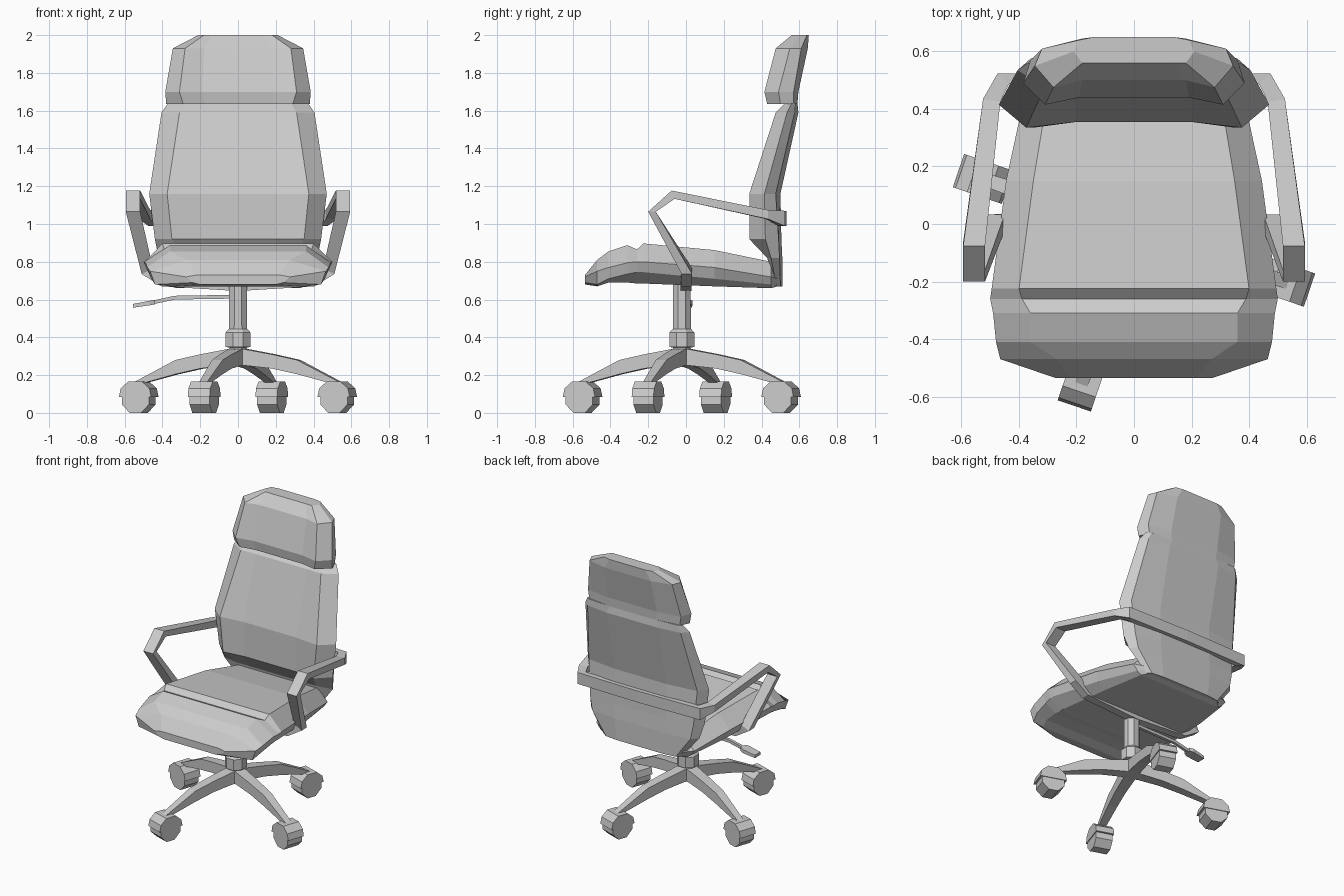
import bpy, bmesh, math
from mathutils import Vector, Matrix


def finish(name, bm, matrix=None):
    if matrix is not None:
        bm.transform(matrix)
    bmesh.ops.recalc_face_normals(bm, faces=bm.faces)
    mesh = bpy.data.meshes.new(name)
    bm.to_mesh(mesh)
    bm.free()
    ob = bpy.data.objects.new(name, mesh)
    bpy.context.collection.objects.link(ob)
    return ob


def loft(name, rings, closed=False, matrix=None):
    """Skin a series of equal-length point rings."""
    bm = bmesh.new()
    vs = [[bm.verts.new(p) for p in ring] for ring in rings]
    n = len(vs[0])
    pairs = list(zip(vs, vs[1:])) + ([(vs[-1], vs[0])] if closed else [])
    for a, b in pairs:
        for i in range(n):
            j = (i + 1) % n
            bm.faces.new((a[i], a[j], b[j], b[i]))
    if not closed:
        bm.faces.new(vs[0])
        bm.faces.new(vs[-1])
    return finish(name, bm, matrix)


def mirrored(half):
    """Complete a ring from its +x half."""
    return half + [(-x, y, z) for x, y, z in reversed(half)]


# Seat cushion: y, then (x, z) of bottom, lower edge, outer edge, top
seat = [
    (-.535, .20, .68, .24, .69, .275, .72, .22, .73),
    (-.47, .36, .67, .44, .68, .465, .75, .27, .81),
    (-.41, .38, .69, .46, .71, .48, .77, .36, .855),
    (-.31, .39, .69, .47, .735, .49, .795, .36, .888),
    (-.26, .39, .685, .475, .745, .50, .80, .39, .865),
    (-.225, .39, .685, .475, .745, .495, .80, .40, .897),
    (.15, .36, .67, .42, .71, .445, .77, .35, .862),
    (.45, .32, .66, .35, .68, .38, .72, .30, .80),
    (.485, .28, .67, .30, .69, .32, .71, .27, .76)]
loft("seat", [mirrored([(r[i], r[0], r[i + 1]) for i in (1, 3, 5, 7)]) for r in seat])


# Backrest and headrest: z, inner x, front y mid, front xy, outer xy, rear xy, rear y mid
def back_ring(z, xc, yfc, xf, yf, xo, yo, xr, yr, yrc):
    return mirrored([(xc, yfc, z), (xf, yf, z), (xo, yo, z), (xr, yr, z), (xc, yrc, z)])


backrest = [
    (.67, .18, .47, .24, .47, .30, .48, .27, .50, .51),
    (.82, .20, .43, .30, .43, .42, .45, .38, .495, .51),
    (.92, .20, .355, .35, .335, .44, .42, .40, .49, .505),
    (1.16, .20, .355, .375, .335, .47, .415, .42, .475, .50),
    (1.59, .20, .48, .31, .475, .405, .535, .36, .575, .595),
    (1.64, .18, .53, .28, .525, .37, .56, .34, .58, .59)]
headrest = [
    (1.635, .18, .45, .29, .43, .38, .50, .35, .57, .59),
    (1.70, .19, .44, .31, .415, .385, .49, .36, .57, .595),
    (1.93, .18, .50, .28, .475, .345, .55, .32, .61, .645),
    (2.0, .14, .56, .18, .56, .21, .60, .19, .64, .65)]
loft("backrest", [back_ring(*r) for r in backrest])
loft("headrest", [back_ring(*r) for r in headrest])

# Armrest strap: one loop under the seat, up, and round behind the backrest
V = Vector
path = [  # centre, half vector towards loop inside, half vector across
    (V((0, .0, .665)), V((0, .028, 0)), V((0, 0, -.02))),
    (V((.40, .0, .69)), V((0, .028, 0)), V((.005, 0, -.02))),
    (V((.48, .005, .75)), V((0, .028, 0)), V((.03, 0, -.015))),
    (V((.556, -.18, 1.065)), V((0, .02, 0)), V((.038, 0, 0))),
    (V((.556, -.068, 1.155)), V((0, .008, -.022)), V((.038, 0, 0))),
    (V((.495, .43, 1.05)), V((0, 0, -.024)), V((.03, .005, 0))),
    (V((.455, .505, 1.03)), V((0, 0, -.04)), V((.02, .018, 0))),
    (V((0, .515, 1.03)), V((0, 0, -.04)), V((0, .018, 0)))]
flip = Matrix.Diagonal((-1, 1, 1))
path += [(flip @ c, a, flip @ b) for c, a, b in reversed(path[1:-1])]
loft("armrest_strap", [[c + a + b, c + a - b, c - a - b, c - a + b] for c, a, b in path], True)

# Gas column with collar and hub, turned from an octagonal profile
HUB_Y = -.022
turn = [(.05, .25), (.05, .345), (.072, .35), (.072, .425), (.052, .445), (.05, .69)]
loft("column", [[(r * math.cos(math.pi * (k + .5) / 4), HUB_Y + r * math.sin(math.pi * (k + .5) / 4), z)
                 for k in range(8)] for r, z in turn])


# Height lever with paddle
def bar(name, secs, matrix=None):
    """Rectangular bar along x: x, half width, bottom z, top z."""
    return loft(name, [[(x, -w, b), (x, w, b), (x, w, t), (x, -w, t)] for x, w, b, t in secs], matrix=matrix)


bar("lever", [(-.03, .01, .605, .625), (-.335, .01, .60, .62), (-.45, .01, .575, .595)])
bar("lever_paddle", [(-.44, .025, .575, .598), (-.465, .035, .57, .594), (-.555, .03, .557, .577)])

# Four-star base with hooded casters
wheel = [(.082 * math.cos(math.pi * (k + .5) / 4), .0757 + .082 * math.sin(math.pi * (k + .5) / 4))
         for k in range(8)]
hood = [(-.09, .085), (-.08, .13), (-.037, .167), (.037, .167), (.08, .13), (.09, .085)]


def caster_part(name, profile, half, m):
    loft(name, [[(.555 + x, s * half, z) for x, z in profile] for s in (-1, 1)], matrix=m)


for i in range(4):
    m = Matrix.Translation((0, HUB_Y, 0)) @ Matrix.Rotation(math.radians(-18.8 + 90 * i), 4, 'Z')
    bar(f"base_leg_{i}", [(0, .04, .25, .345), (.06, .038, .25, .335), (.20, .034, .235, .31),
                          (.34, .03, .205, .28), (.57, .022, .145, .165)], m)
    caster_part(f"caster_wheel_{i}", wheel, .056, m)
    caster_part(f"caster_hood_{i}", hood, .061, m)
